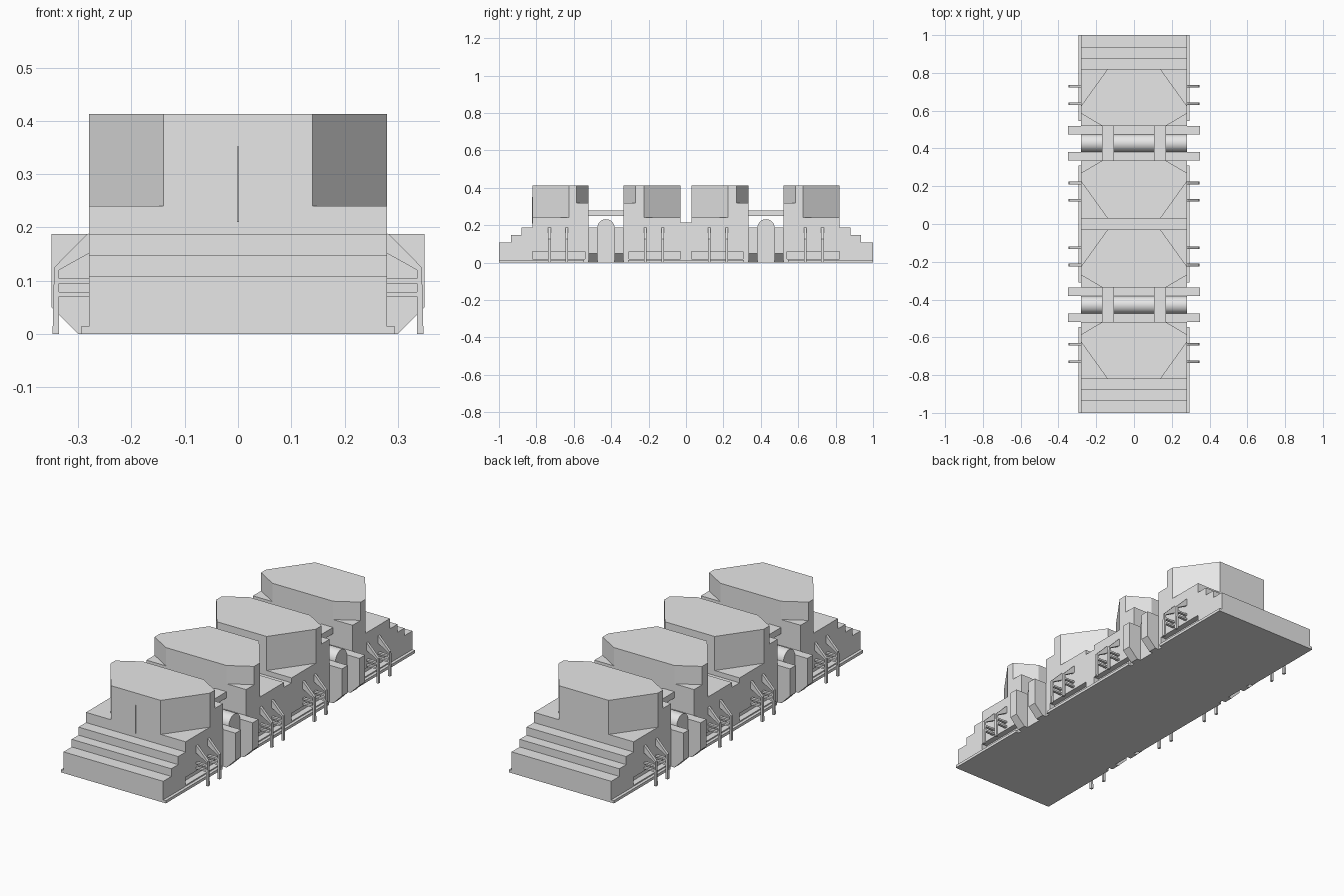
import bpy, bmesh, math
from mathutils import Vector

cube = bpy.data.objects.get("Cube")
if cube:
    bpy.data.objects.remove(cube, do_unlink=True)

grey = bpy.data.materials.new("plain_grey")
grey.use_nodes = True
grey.diffuse_color = (0.8, 0.8, 0.8, 1)
grey.node_tree.nodes["Principled BSDF"].inputs["Base Color"].default_value = (0.8, 0.8, 0.8, 1)

HALF = 0.28  # half width of the main body


def prism(name, points, axis, lo, hi):
    """Extrude a 2D outline along an axis from lo to hi."""
    place = {"x": lambda a, b, t: (t, a, b),
             "y": lambda a, b, t: (a, t, b),
             "z": lambda a, b, t: (a, b, t)}[axis]
    bm = bmesh.new()
    face = bm.faces.new([bm.verts.new(place(a, b, lo)) for a, b in points])
    new = bmesh.ops.extrude_face_region(bm, geom=[face])["geom"]
    shift = Vector(place(0, 0, hi - lo))
    bmesh.ops.translate(bm, vec=shift, verts=[v for v in new if isinstance(v, bmesh.types.BMVert)])
    bmesh.ops.recalc_face_normals(bm, faces=bm.faces)
    mesh = bpy.data.meshes.new(name)
    bm.to_mesh(mesh)
    bm.free()
    mesh.materials.append(grey)
    obj = bpy.data.objects.new(name, mesh)
    bpy.context.collection.objects.link(obj)
    return obj


def box(name, x, y, z):
    return prism(name, [(x[0], y[0]), (x[1], y[0]), (x[1], y[1]), (x[0], y[1])], "z", *z)


def flip(points, side):
    return [(a * side, b) for a, b in points]


def span(a, b, side):
    return tuple(sorted((a * side, b * side)))


def cut_slots(body, y):
    """Cut a long shallow slot into both flanks."""
    for side in (-1, 1):
        cutter = box("slot_cutter", span(0.25, 0.32, side), y, (0.02, 0.06))
        cutter.hide_render = True
        mod = body.modifiers.new("slot", "BOOLEAN")
        mod.operation = "DIFFERENCE"
        mod.solver = "EXACT"
        mod.object = cutter
        bpy.context.view_layer.objects.active = body
        bpy.ops.object.modifier_apply(modifier=mod.name)
        bpy.data.objects.remove(cutter, do_unlink=True)


def tower(name, outer, inner, side):
    """Block with large corner cuts at one end, smaller upper cuts at the other."""
    d = 1 if inner > outer else -1
    big = outer + d * 0.195
    small = inner - d * 0.065
    low = [(0.14, outer), (HALF, big), (HALF, inner)]
    top = [(0.14, outer), (HALF, big), (HALF, small), (0.17, inner)]
    for part, half, z in (("lower", low, (0.24, 0.32)), ("upper", top, (0.32, 0.413))):
        outline = half + [(-x, y) for x, y in reversed(half)]
        prism(name + "_" + part, [(x, y * side) for x, y in outline], "z", *z)


# Base plate with flanges interrupted at the ribs
box("base_plate", (-HALF, HALF), (-1, 1), (0, 0.014))
for y in ((-1, -0.545), (-0.31, 0.31), (0.545, 1)):
    box("base_flange", (-0.295, 0.295), y, (0, 0.014))

# Central body with a shallow valley between the inner towers
valley = [(-0.335, 0), (0.335, 0), (0.335, 0.24), (0.03, 0.24),
          (0.03, 0.215), (-0.03, 0.215), (-0.03, 0.24), (-0.335, 0.24)]
middle = prism("middle_body", valley, "x", -HALF, HALF)
cut_slots(middle, (0.03, 0.305))
cut_slots(middle, (-0.305, -0.03))

stairs = [(0.52, 0), (1, 0), (1, 0.108), (0.935, 0.108), (0.935, 0.147),
          (0.88, 0.147), (0.88, 0.188), (0.82, 0.188), (0.82, 0.24), (0.52, 0.24)]

# Outline of a bent side leg
leg = [(0.275, 0.19), (0.284, 0.187), (0.345, 0.125), (0.348, 0),
       (0.336, 0), (0.336, 0.12), (0.275, 0.154)]

# Full-width rib with sloping lower corners
rib_half = [(0.30, 0), (0.35, 0.05), (0.35, 0.188)]
rib = rib_half + [(-x, z) for x, z in reversed(rib_half)]

for end in (-1, 1):
    # Stepped end and the two towers
    body = prism("stepped_end", flip(stairs, end), "x", -HALF, HALF)
    cut_slots(body, span(0.54, 0.82, end))
    tower("outer_tower", 0.82, 0.52, end)
    tower("inner_tower", 0.03, 0.335, end)

    # Ribs either side of the round-topped barrel
    for a, b in ((0.335, 0.382), (0.474, 0.52)):
        prism("cross_rib", rib, "y", *span(a, b, end))
    r = 0.046
    arc = [(0.428 + r * math.cos(math.pi * i / 24), 0.186 + r * math.sin(math.pi * i / 24))
           for i in range(25)]
    barrel = prism("barrel_arch", flip([(0.382, 0), (0.474, 0)] + arc, end), "x", -HALF, HALF)
    bpy.ops.object.select_all(action="DESELECT")
    barrel.select_set(True)
    bpy.context.view_layer.objects.active = barrel
    bpy.ops.object.shade_smooth_by_angle()

    for side in (-1, 1):
        # Beams joining the towers above the barrel
        box("tower_beam", span(0.105, 0.17, side), span(0.33, 0.525, end), (0.248, 0.28))
        # Legs with twin tie bars
        for y in (0.125, 0.217, 0.637, 0.73):
            lo, hi = span(y - 0.007, y + 0.007, end)
            prism("side_leg", flip(leg, side), "y", lo, hi)
            for z in (0.07, 0.095):
                box("leg_tie_bar", span(0.275, 0.34, side), (lo, hi), (z, z + 0.009))

# Thin upright seam on the front tower
box("front_seam", (-0.0015, 0.0015), (-0.823, -0.815), (0.21, 0.352))
